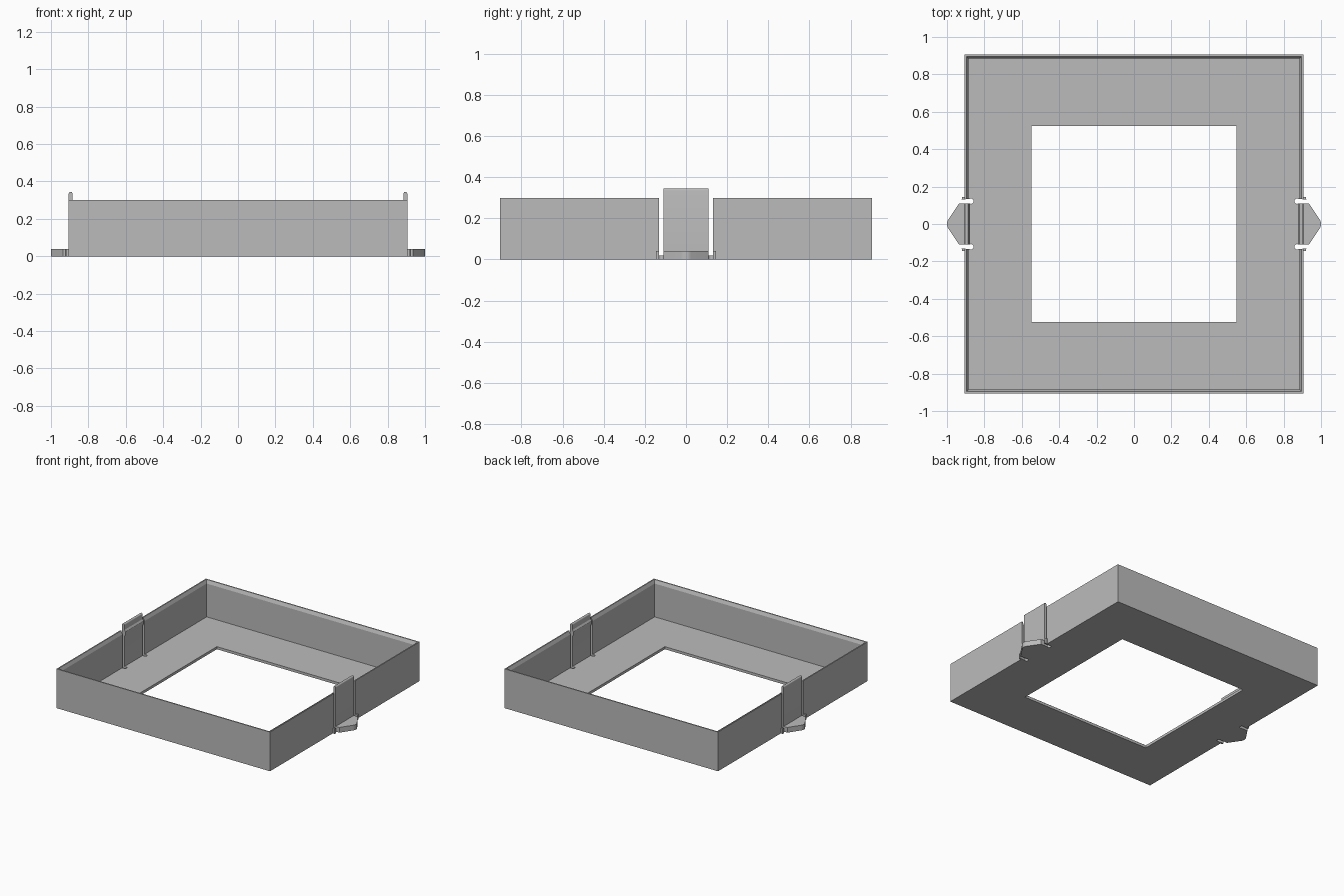
import bpy, bmesh
from math import cos, sin, radians

if "Cube" in bpy.data.objects:
    bpy.data.objects.remove(bpy.data.objects["Cube"])

grey = bpy.data.materials.new("plain grey")
grey.use_nodes = True
COLOUR = (0.5, 0.5, 0.5, 1)
grey.diffuse_color = COLOUR
grey.node_tree.nodes["Principled BSDF"].inputs["Base Color"].default_value = COLOUR

OUT, INNER, TOP, FLOOR = 0.905, 0.885, 0.30, 0.02
CLIP, GAP = 0.11, 0.128        # half widths of the clip and of the wall gap


def finish(bm, name):
    bmesh.ops.recalc_face_normals(bm, faces=bm.faces)
    mesh = bpy.data.meshes.new(name)
    bm.to_mesh(mesh)
    bm.free()
    mesh.materials.append(grey)
    ob = bpy.data.objects.new(name, mesh)
    bpy.context.collection.objects.link(ob)
    return ob


def prism(bm, points, step):
    """Extrude a closed outline of 3D points along a vector."""
    face = bm.faces.new([bm.verts.new(p) for p in points])
    new = bmesh.ops.extrude_face_region(bm, geom=[face], use_keep_orig=True)["geom"]
    bmesh.ops.translate(bm, vec=step, verts=[v for v in new if isinstance(v, bmesh.types.BMVert)])


def arc(cx, cy, r, start, end, n):
    angles = [radians(start + (end - start) * i / n) for i in range(n + 1)]
    return [(cx + r * cos(a), cy + r * sin(a)) for a in angles]


def cut(ob, cutter):
    mod = ob.modifiers.new(cutter.name, 'BOOLEAN')
    mod.operation, mod.solver, mod.object = 'DIFFERENCE', 'EXACT', cutter


def hide(ob):
    ob.hide_render = True
    ob.display_type = 'WIRE'
    ob.hide_set(True)


# Tray: rectangular loops joined into one closed cross-section
bm = bmesh.new()
loops = [(0.547, 0.525, 0), (OUT, OUT, 0), (OUT, OUT, TOP), (0.896, 0.896, TOP),
         (INNER, INNER, TOP - 0.025), (INNER, INNER, FLOOR), (0.547, 0.525, FLOOR)]
rings = [[bm.verts.new((sx * x, sy * y, z)) for sx, sy in ((1, 1), (-1, 1), (-1, -1), (1, -1))]
         for x, y, z in loops]
for a, b in zip(rings, rings[1:] + rings[:1]):
    for i in range(4):
        j = (i + 1) % 4
        bm.faces.new((a[i], a[j], b[j], b[i]))
tray = finish(bm, "tray")

for side, s in (("left", 1), ("right", -1)):
    # Narrow slits with a round relief at the inner end
    bm = bmesh.new()
    for sy in (1, -1):
        slit = [(0.95, CLIP)] + arc(0.872, 0.122, 0.014, 300, 60, 12) + [(0.95, GAP)]
        prism(bm, [(s * x, sy * y, -0.1) for x, y in slit], (0, 0, 0.6))
    slits = finish(bm, side + "_slit_cutter")

    # Opening in the wall for the clip
    bm = bmesh.new()
    box = [(0.875, -GAP), (0.95, -GAP), (0.95, GAP), (0.875, GAP)]
    prism(bm, [(s * x, y, FLOOR) for x, y in box], (0, 0, 0.5))
    gap = finish(bm, side + "_gap_cutter")
    cut(tray, gap)
    cut(tray, slits)

    # Finger tab with a rounded tip and small shoulders
    bm = bmesh.new()
    half = [(OUT, 0.145), (0.92, 0.145), (0.922, 0.12), (0.935, CLIP)]
    outline = [(x, -y) for x, y in half] + arc(0.955, 0, 0.045, -34, 34, 12) + half[::-1]
    prism(bm, [(s * x, y, 0) for x, y in outline], (0, 0, 0.04))
    tab = finish(bm, side + "_finger_tab")
    cut(tab, slits)

    # Snap clip with a rounded top and an inward catch
    bm = bmesh.new()
    profile = [(OUT, FLOOR)] + arc(0.895, 0.335, 0.01, 0, 180, 8)
    profile += [(INNER, 0.30), (0.877, 0.288), (0.877, 0.265), (INNER, 0.25), (INNER, FLOOR)]
    prism(bm, [(s * x, -CLIP, z) for x, z in profile], (0, 2 * CLIP, 0))
    clip = finish(bm, side + "_snap_clip")

    for ob in (tab, clip):
        bpy.ops.object.select_all(action='DESELECT')
        ob.select_set(True)
        bpy.context.view_layer.objects.active = ob
        bpy.ops.object.shade_smooth_by_angle(angle=radians(30))
    hide(slits)
    hide(gap)
